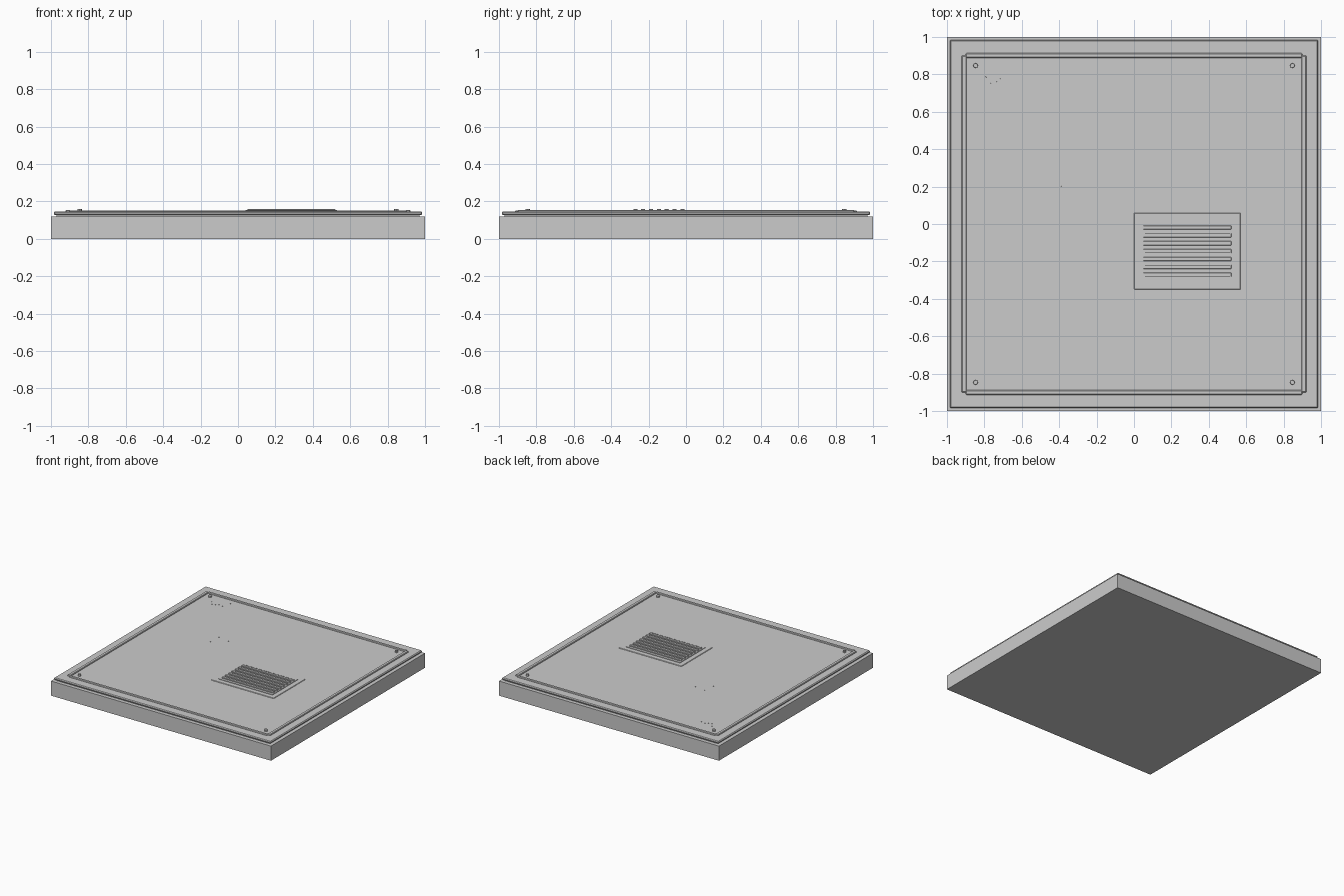
import bpy, bmesh, random
from mathutils import Vector

if "Cube" in bpy.data.objects:
    bpy.data.objects.remove(bpy.data.objects["Cube"])


def finish(bm, name):
    mesh = bpy.data.meshes.new(name)
    bm.normal_update()
    bm.to_mesh(mesh)
    bm.free()
    ob = bpy.data.objects.new(name, mesh)
    bpy.context.collection.objects.link(ob)
    return ob


def box(name, x, y, z, bevel=0.0, segments=1):
    """Box from (min, max) ranges, with an optional edge bevel."""
    bm = bmesh.new()
    bmesh.ops.create_cube(bm, size=1)
    for v in bm.verts:
        v.co = Vector([(a + b) / 2 + c * (b - a) for c, (a, b) in zip(v.co, (x, y, z))])
    ob = finish(bm, name)
    if bevel:
        m = ob.modifiers.new("bevel", 'BEVEL')
        m.width, m.segments = bevel, segments
    return ob


def frame(name, x, y, z, width):
    """Rectangular ring built from four boxes."""
    (x0, x1), (y0, y1) = x, y
    box(name + "_front", x, (y0, y0 + width), z)
    box(name + "_back", x, (y1 - width, y1), z)
    box(name + "_left", (x0, x0 + width), (y0 + width, y1 - width), z)
    box(name + "_right", (x1 - width, x1), (y0 + width, y1 - width), z)


def bolt(name, x, y, z, radius, height):
    bm = bmesh.new()
    bmesh.ops.create_cone(bm, cap_ends=True, segments=8, radius1=radius,
                          radius2=radius * 0.9, depth=height)
    bmesh.ops.translate(bm, vec=(x, y, z + height / 2), verts=bm.verts)
    return finish(bm, name)


# Base slab, and the raised plate resting on it
box("base_slab", (-1, 1), (-1, 1), (0, 0.12))
box("plate_seat", (-0.97, 0.97), (-0.97, 0.97), (0.12, 0.13))
box("top_plate", (-0.985, 0.985), (-0.985, 0.985), (0.128, 0.146), 0.006)

# Border rails just inside the plate edge
for s, side in ((-1, "low"), (1, "high")):
    a, b = sorted((s * 0.895, s * 0.922))
    box("rail_x_" + side, (a, b), (-0.9, 0.9), (0.14, 0.155), 0.004)
    a, b = sorted((s * 0.888, s * 0.913))
    box("rail_y_" + side, (-0.9, 0.9), (a, b), (0.14, 0.153), 0.004)

# Corner bolts
for sx in (-1, 1):
    for sy in (-1, 1):
        bolt("corner_bolt", sx * 0.847, sy * 0.847, 0.144, 0.013, 0.016)

# Vent grille: flat flange, raised rim and slats along x
box("vent_flange", (0, 0.57), (-0.35, 0.06), (0.14, 0.15), 0.003)
frame("vent_rim", (0.04, 0.53), (-0.31, 0.02), (0.148, 0.154), 0.018)
for i in range(7):
    y = -0.145 + (i - 3) * 0.042
    box("vent_slat", (0.05, 0.52), (y - 0.011, y + 0.011), (0.148, 0.16), 0.002)

# A few tiny chips of grit on the plate
random.seed(4)
for cx, cy, n in ((-0.72, 0.8, 6), (-0.34, 0.25, 3)):
    for i in range(n):
        bolt("grit", cx + random.uniform(-0.08, 0.08),
             cy + random.uniform(-0.06, 0.06), 0.144, 0.004, 0.005)
